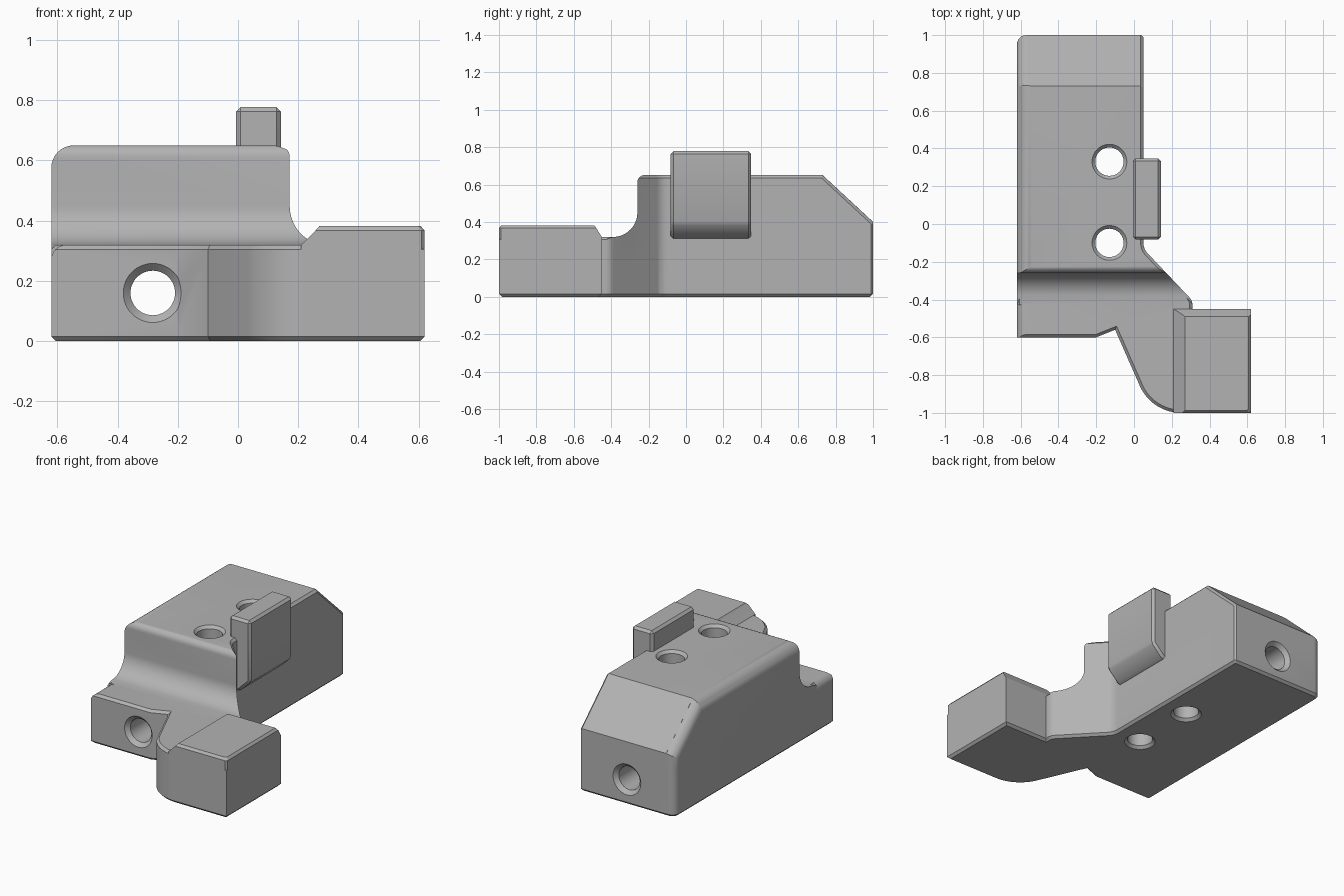
import bpy, bmesh, math
from mathutils import Vector

if "Cube" in bpy.data.objects:
    bpy.data.objects.remove(bpy.data.objects["Cube"])

grey = bpy.data.materials.new("plain grey")
grey.diffuse_color = (0.45, 0.45, 0.45, 1)
grey.use_nodes = True
grey.node_tree.nodes["Principled BSDF"].inputs["Base Color"].default_value = grey.diffuse_color


def make(name, bm):
    bmesh.ops.recalc_face_normals(bm, faces=bm.faces)
    me = bpy.data.meshes.new(name)
    bm.to_mesh(me)
    bm.free()
    me.materials.append(grey)
    ob = bpy.data.objects.new(name, me)
    bpy.context.collection.objects.link(ob)
    return ob


def loft(name, loops, bevel=None):
    """Solid through a stack of matching loops."""
    bm = bmesh.new()
    rings = [[bm.verts.new(p) for p in loop] for loop in loops]
    n = len(rings[0])
    for a, b in zip(rings, rings[1:]):
        for i in range(n):
            bm.faces.new((a[i], a[(i + 1) % n], b[(i + 1) % n], b[i]))
    caps = [bm.faces.new(rings[0]), bm.faces.new(rings[-1])]
    bmesh.ops.recalc_face_normals(bm, faces=bm.faces)
    if bevel:
        edges = bm.edges[:] if bevel[1] == "all" else [e for f in caps for e in f.edges]
        bmesh.ops.bevel(bm, geom=edges, offset=bevel[0], segments=1,
                        profile=0.5, affect='EDGES', clamp_overlap=False)
    return make(name, bm)


def boolean(target, tool, op):
    m = target.modifiers.new(op, 'BOOLEAN')
    m.object, m.operation, m.solver = tool, op, 'EXACT'
    bpy.context.view_layer.objects.active = target
    bpy.ops.object.modifier_apply(modifier=m.name)
    bpy.data.objects.remove(tool)


def arc(cx, cy, r, a0, a1, n):
    return [(cx + r * math.cos(math.radians(a0 + (a1 - a0) * i / n)),
             cy + r * math.sin(math.radians(a0 + (a1 - a0) * i / n))) for i in range(n + 1)]


def round_edge(target, start, end, u, v, r, n):
    """Round (or chamfer, n=1) the edge start-end; u and v point into the two faces."""
    s, e, u, v = Vector(start), Vector(end), Vector(u), Vector(v)
    sec = [(-0.05, -0.05), (r, -0.05)]
    sec += [(r + x, r + y) for x, y in arc(0, 0, r, 270, 180, n)] + [(-0.05, r)]
    boolean(target, loft("edge_cutter", [[p + u * a + v * b for a, b in sec] for p in (s, e)]),
            'DIFFERENCE')


def drill(target, start, end, r, rim, depth):
    """Through hole with a countersink at both ends."""
    s, e = Vector(start), Vector(end)
    d = (e - s).normalized()
    q = d.to_track_quat('Z', 'Y')
    slope = (rim - r) / depth
    stations = [(s - d * 0.02, rim + 0.02 * slope), (s + d * depth, r),
                (e - d * depth, r), (e + d * 0.02, rim + 0.02 * slope)]
    loops = [[p + q @ Vector((x, y, 0)) for x, y in arc(0, 0, rad, 0, 360, 48)[:-1]]
             for p, rad in stations]
    boolean(target, loft("drill_cutter", loops), 'DIFFERENCE')


# Shared plan outline of the body and the foot arm
plan = [(-0.62, -0.6), (-0.2, -0.6), (-0.1, -0.56)]
plan += arc(0.25, -0.76, 0.24, 206, 270, 12)
plan += [(0.62, -1), (0.62, -0.45), (0.31, -0.45)]
plan += arc(0.25, -0.43, 0.06, 0, 45, 5) + arc(0.13, -0.1, 0.08, 225, 180, 5)
plan += [(0.05, 0.99), (0.04, 1)] + arc(-0.57, 0.95, 0.05, 90, 180, 6)
C = 0.015


def plan_prism(name, top):
    return loft(name, [[(x, y, z) for x, y in plan] for z in (0, top)], (C, "caps"))


# Upper body: plan cut by the side profile with cove, rounded lip and sloped back
body = plan_prism("clamp_body", 0.65)
side = [(-0.42, -0.1), (-0.42, 0.31)] + arc(-0.39, 0.45, 0.13, 270, 360, 14)
side += arc(-0.22, 0.611, 0.04, 180, 90, 6) + [(0.73, 0.651), (1.1, 0.308), (1.1, -0.1)]
boolean(body, loft("side_profile", [[(x, y, z) for y, z in side] for x in (-0.8, 0.8)]),
        'INTERSECT')

# Rounded left shoulder and chamfered right edge of the sloped back
d = Vector((0, 0.27, -0.25)).normalized()
nrm = Vector((0, -d.z, d.y))
corner = Vector((0, 0.73, 0.65))
round_edge(body, (-0.62, -0.5, 0.65), (-0.62, 0.9, 0.65), (1, 0, 0), (0, 0, -1), 0.075, 8)
round_edge(body, corner + Vector((-0.62, 0, 0)) - d * 0.2, corner + Vector((-0.62, 0, 0)) + d * 0.5,
           (1, 0, 0), -nrm, 0.06, 8)
round_edge(body, corner + Vector((0.05, 0, 0)) - d * 0.05, corner + Vector((0.05, 0, 0)) + d * 0.5,
           (-1, 0, 0), -nrm, C, 1)

# Low base plate with chamfered rim
base = plan_prism("base_plate", 0.32)
round_edge(base, (-0.62, -0.7, 0.32), (-0.62, -0.43, 0.32), (1, 0, 0), (0, 0, -1), 0.05, 6)
boolean(body, base, 'UNION')


# Raised foot block with sloped inner sides
def rect(x0, x1, y0, y1, z):
    return [(x0, y0, z), (x1 - 0.01, y0, z), (x1, y0 + 0.01, z), (x1, y1, z), (x0, y1, z)]


foot = loft("foot_block", [rect(0.21, 0.62, -1, -0.45, C), rect(0.21, 0.62, -1, -0.45, 0.32),
                           rect(0.257, 0.62, -1, -0.48, 0.367),
                           rect(0.27, 0.607, -0.987, -0.49, 0.382)])
boolean(body, foot, 'UNION')

# Bolt holes: two vertical, one along the length
for y in (0.33, -0.1):
    drill(body, (-0.13, y, 0), (-0.13, y, 0.65), 0.075, 0.092, 0.017)
drill(body, (-0.283, -0.6, 0.16), (-0.283, 1, 0.16), 0.074, 0.098, 0.024)

# Stop tab on the right wall with undercut lower end
tab_sec = [(-0.006, 0.31), (0.06, 0.31), (0.142, 0.39), (0.142, 0.778), (-0.006, 0.778)]
tab = loft("stop_tab", [[(x, y, z) for x, z in tab_sec] for y in (-0.083, 0.348)], (C, "all"))
boolean(body, tab, 'UNION')

bpy.ops.object.select_all(action='DESELECT')
body.select_set(True)
bpy.context.view_layer.objects.active = body
bpy.ops.object.shade_smooth_by_angle(angle=math.radians(25))
